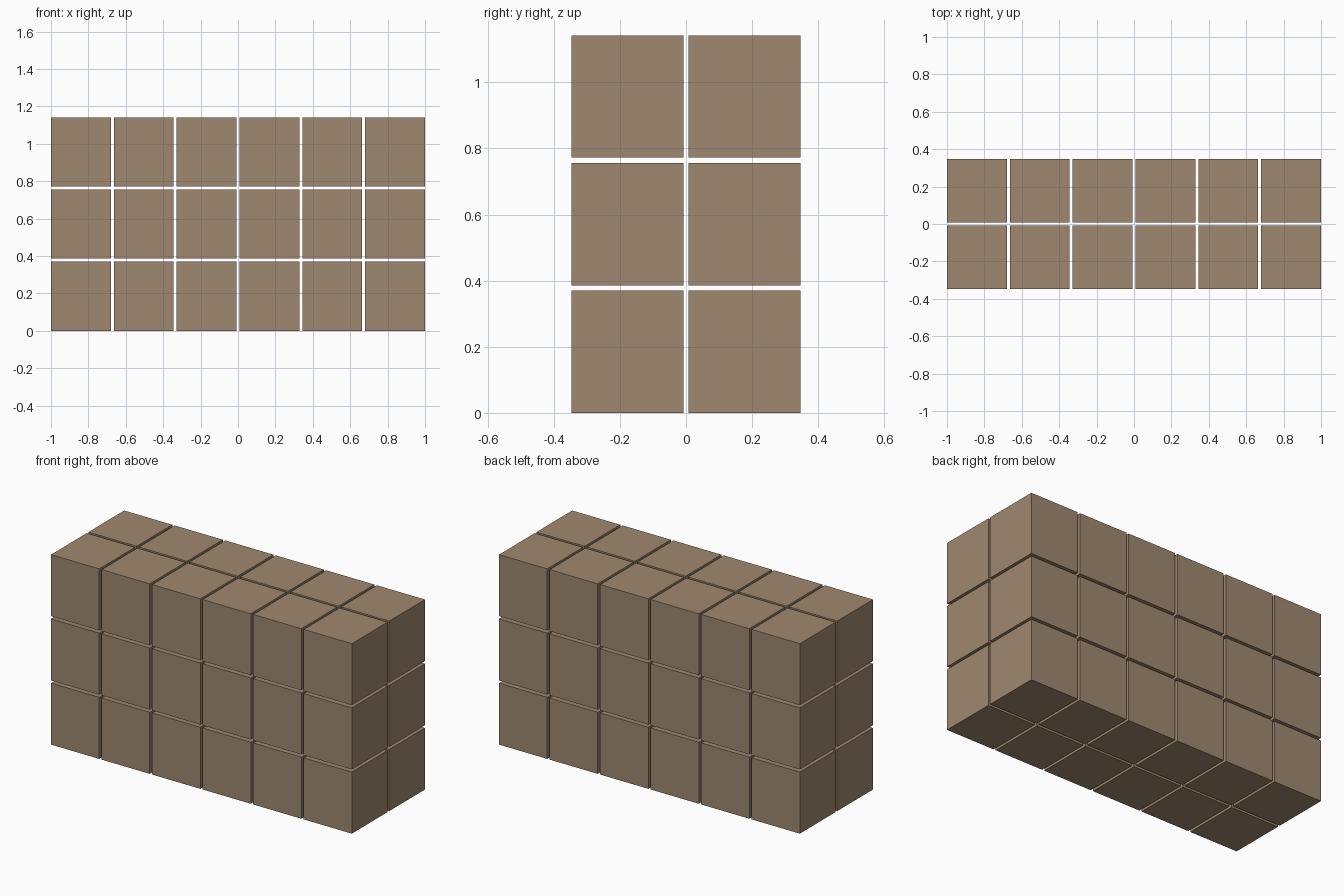
import bpy

if "Cube" in bpy.data.objects:
    bpy.data.objects.remove(bpy.data.objects["Cube"])

# Stack of cartons: 6 wide, 2 deep, 3 high, with small gaps
COUNT = (6, 2, 3)
SIZE = (0.32, 0.339, 0.37)
GAP = 0.016

cardboard = bpy.data.materials.new("cardboard")
cardboard.diffuse_color = (0.35, 0.25, 0.16, 1)
cardboard.use_nodes = True
cardboard.node_tree.nodes["Principled BSDF"].inputs["Base Color"].default_value = cardboard.diffuse_color


def centre(axis, i):
    """Centre of the i-th carton along an axis, row centred on zero."""
    return (i - (COUNT[axis] - 1) / 2) * (SIZE[axis] + GAP)


def add_carton(name, location):
    bpy.ops.mesh.primitive_cube_add(size=1, location=location)
    carton = bpy.context.object
    carton.name = name
    carton.scale = SIZE
    bpy.ops.object.transform_apply(location=False, rotation=False, scale=True)
    carton.data.materials.append(cardboard)


# Cartons, layer by layer from the ground up
for layer in range(COUNT[2]):
    z = SIZE[2] / 2 + layer * (SIZE[2] + GAP)
    for row in range(COUNT[1]):
        for column in range(COUNT[0]):
            add_carton(f"carton_{layer + 1}_{row + 1}_{column + 1}",
                       (centre(0, column), centre(1, row), z))
